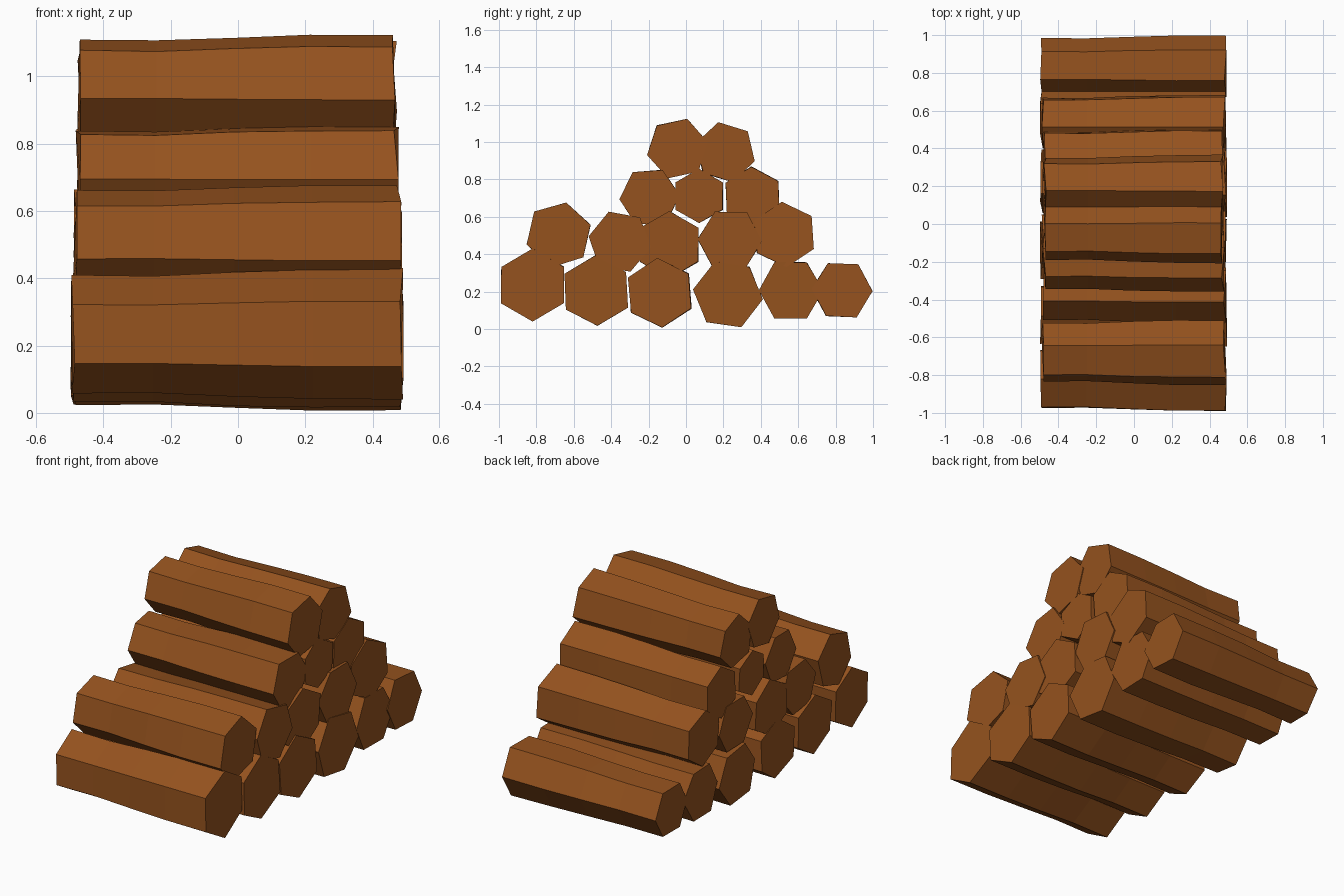
import bpy, bmesh, random
from math import sin, cos, radians

if "Cube" in bpy.data.objects:
    bpy.data.objects.remove(bpy.data.objects["Cube"])

random.seed(4)
wood = bpy.data.materials.new("bark_brown")
wood.diffuse_color = (0.30, 0.085, 0.013, 1)
wood.use_nodes = True
wood.node_tree.nodes["Principled BSDF"].inputs["Base Color"].default_value = wood.diffuse_color

# stations along a log: x position and relative thickness
STATIONS = [(-0.485, 0.91), (-0.25, 0.90), (-0.01, 0.96), (0.22, 1.0), (0.48, 1.0)]


def log(name, y, z, r, phase, half):
    """Six-sided log along x, slightly uneven, with flat capped ends."""
    bm = bmesh.new()
    rings = []
    for i, (x, s) in enumerate(STATIONS):
        end = i in (0, 4)
        ring = []
        for k in range(6):
            a = radians(phase + 60 * k)
            rr = r * s * (1 + random.uniform(-0.015, 0.015))
            dx = random.uniform(-0.008, 0.008) if end else 0
            ring.append(bm.verts.new((x * half / 0.485 + dx,
                                      y + rr * cos(a),
                                      max(0.0, z + rr * sin(a)))))
        rings.append(ring)
    for a, b in zip(rings, rings[1:]):
        for k in range(6):
            n = (k + 1) % 6
            bm.faces.new((a[k], a[n], b[n], b[k]))
    bm.faces.new(rings[0])
    bm.faces.new(rings[-1])
    bmesh.ops.recalc_face_normals(bm, faces=bm.faces)
    me = bpy.data.meshes.new(name)
    bm.to_mesh(me)
    bm.free()
    me.materials.append(wood)
    bpy.context.collection.objects.link(bpy.data.objects.new(name, me))


# stacked rows, bottom to top: half length and (y, z, radius, turn) per log
ROWS = [
    (0.49, [(-0.82, 0.235, 0.193, 30), (-0.48, 0.205, 0.19, 32),
            (-0.14, 0.192, 0.187, 34), (0.225, 0.185, 0.187, -8),
            (0.56, 0.207, 0.173, 0), (0.835, 0.208, 0.163, -2)]),
    (0.485, [(-0.68, 0.505, 0.178, 17), (-0.355, 0.467, 0.17, -10),
             (-0.09, 0.45, 0.18, 30), (0.235, 0.475, 0.172, -2),
             (0.525, 0.505, 0.175, 34)]),
    (0.475, [(-0.195, 0.705, 0.163, 4), (0.07, 0.71, 0.145, 30),
             (0.355, 0.705, 0.163, 32)]),
    (0.47, [(-0.045, 0.965, 0.165, 12), (0.21, 0.945, 0.163, -17)]),
]
for i, (half, logs) in enumerate(ROWS):
    for j, (y, z, r, turn) in enumerate(logs):
        log(f"log_row{i + 1}_{j + 1}", y, z, r, turn, half)
